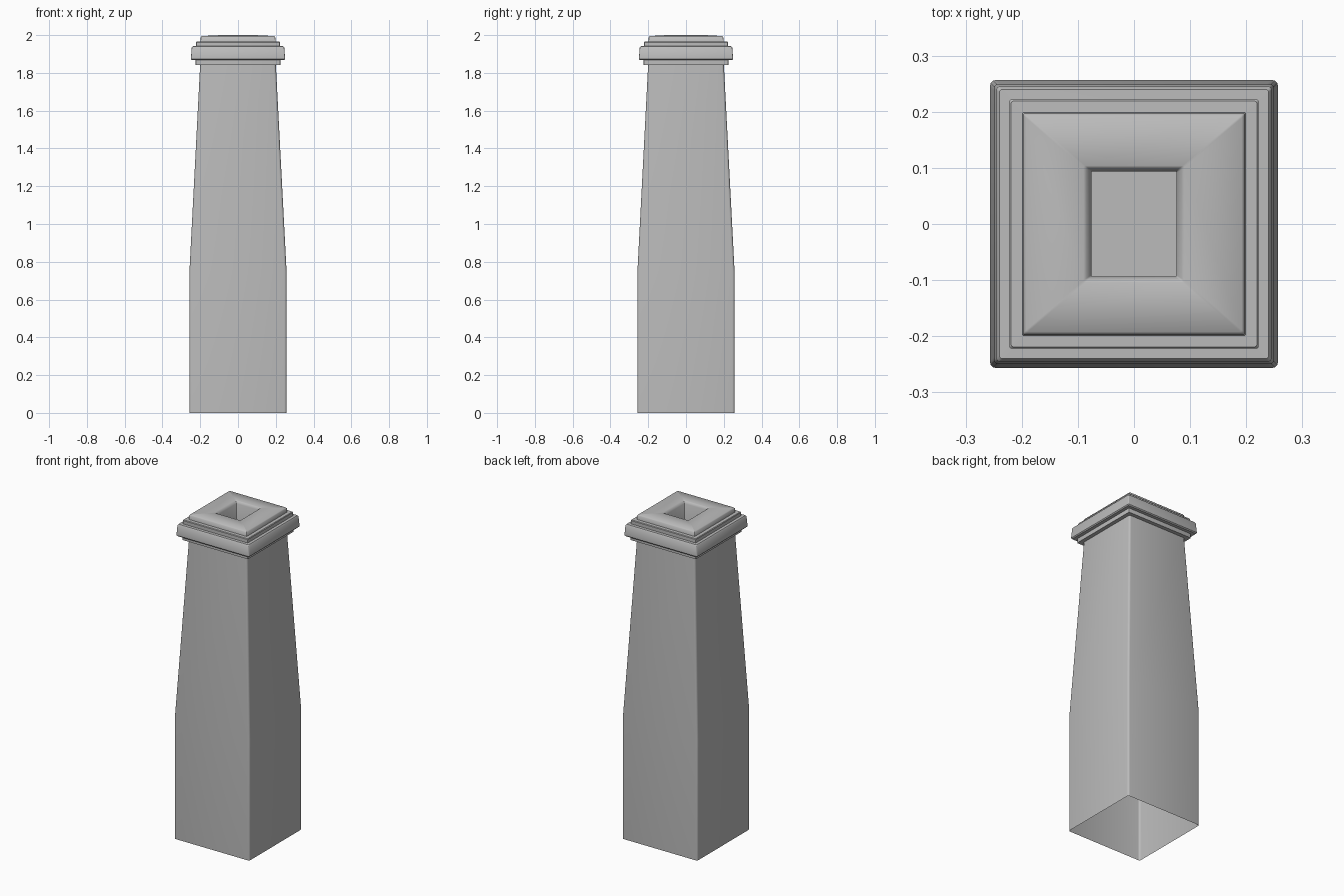
import bpy
import bmesh
import math

if "Cube" in bpy.data.objects:
    bpy.data.objects.remove(bpy.data.objects["Cube"], do_unlink=True)

stone = bpy.data.materials.new("grey_stone")
stone.use_nodes = True
GREY = (0.5, 0.5, 0.5, 1)
stone.diffuse_color = GREY
stone.node_tree.nodes["Principled BSDF"].inputs["Base Color"].default_value = GREY


def ring_points(hx, hy, z, r, steps=3):
    """Rectangle outline with small rounded corners."""
    pts = []
    for i, (sx, sy) in enumerate([(1, 1), (-1, 1), (-1, -1), (1, -1)]):
        for k in range(steps + 1):
            a = math.pi / 2 * (i + k / steps)
            pts.append((sx * (hx - r) + r * math.cos(a),
                        sy * (hy - r) + r * math.sin(a), z))
    return pts


def square_tower(name, profile, radius, floor=False, angle=35):
    """Skin a stack of (half width, half depth, height) outlines."""
    bm = bmesh.new()
    rings = [[bm.verts.new(p) for p in ring_points(hx, hy, z, radius)]
             for hx, hy, z in profile]
    for low, high in zip(rings, rings[1:]):
        n = len(low)
        for i in range(n):
            j = (i + 1) % n
            bm.faces.new((low[i], low[j], high[j], high[i]))
    if floor:
        bm.faces.new(rings[-1])
    mesh = bpy.data.meshes.new(name)
    bm.to_mesh(mesh)
    bm.free()
    mesh.materials.append(stone)
    obj = bpy.data.objects.new(name, mesh)
    bpy.context.collection.objects.link(obj)
    bpy.ops.object.select_all(action='DESELECT')
    obj.select_set(True)
    bpy.context.view_layer.objects.active = obj
    bpy.ops.object.shade_smooth_by_angle(angle=math.radians(angle))
    return obj


def square(*steps):
    return [(h, h, z) for h, z in steps]


# Hollow shaft: straight base, then a long taper, open underneath
square_tower("shaft", square((0.257, 0), (0.257, 0.75), (0.2, 1.85)), 0.012)

# Stepped mouldings around the top
square_tower("lower_moulding", square(
    (0.19, 1.842), (0.224, 1.842), (0.224, 1.872)), 0.004)
square_tower("main_slab", square(
    (0.19, 1.868), (0.244, 1.868), (0.249, 1.874), (0.249, 1.88),
    (0.245, 1.934), (0.24, 1.941), (0.19, 1.942)), 0.006)
square_tower("upper_moulding", square(
    (0.222, 1.94), (0.222, 1.962), (0.219, 1.966), (0.18, 1.967)), 0.004)

# Crown with a sunken flue opening
square_tower("crown", square((0.199, 1.965), (0.197, 1.99), (0.192, 1.995)) + [
    (0.09, 0.104, 2.0), (0.085, 0.1, 1.997),
    (0.076, 0.094, 1.985), (0.076, 0.094, 1.8)], 0.003, floor=True, angle=80)
